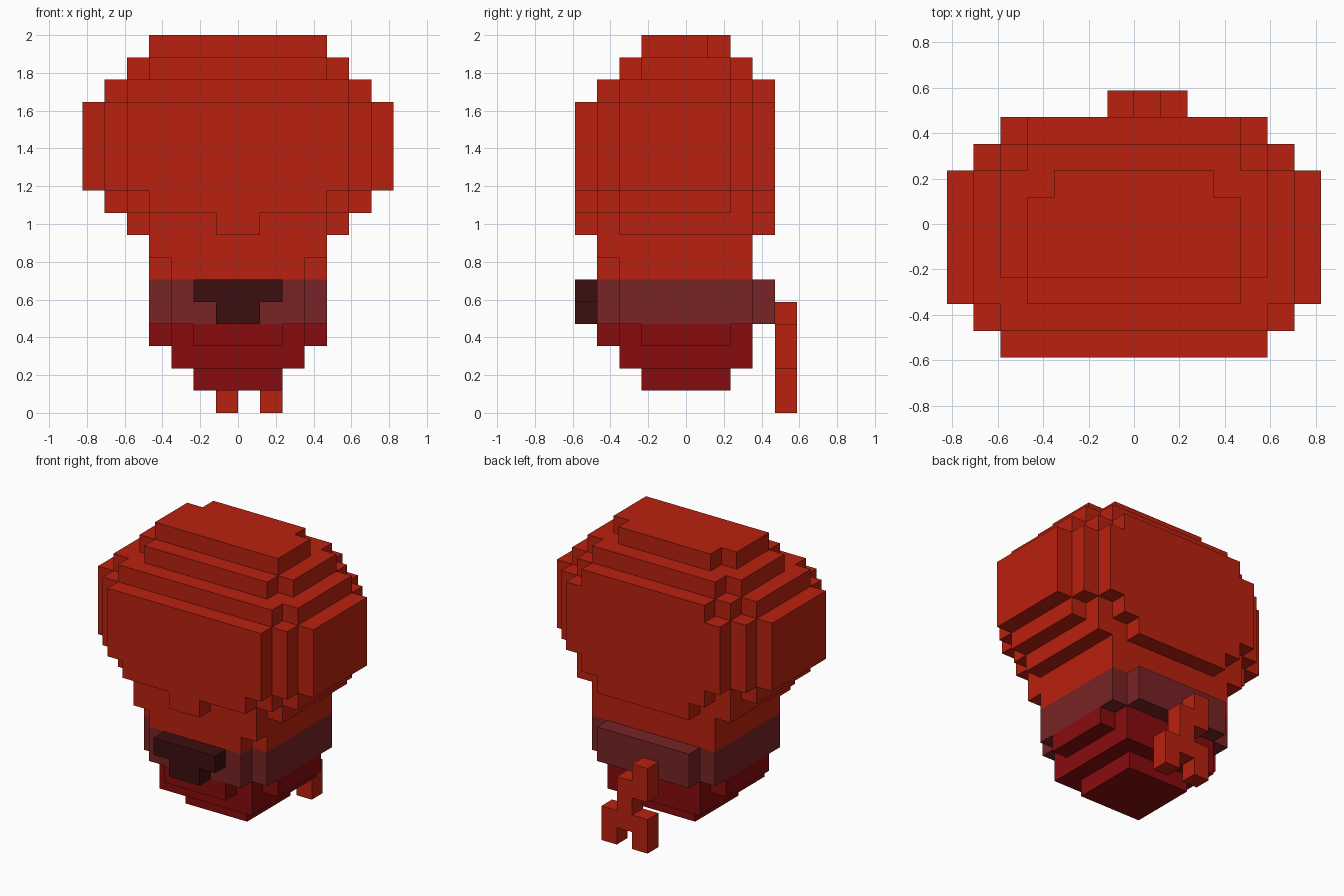
import bpy, bmesh
from mathutils import Vector

U = 2 / 17  # edge length of one block

cube = bpy.data.objects.get("Cube")
if cube:
    bpy.data.objects.remove(cube, do_unlink=True)


def make_material(name, rgb):
    mat = bpy.data.materials.new(name)
    mat.use_nodes = True
    mat.diffuse_color = (*rgb, 1)
    mat.node_tree.nodes["Principled BSDF"].inputs["Base Color"].default_value = (*rgb, 1)
    return mat


red = make_material("bright red", (0.491, 0.015, 0.0044))
plum = make_material("dull plum", (0.188, 0.017, 0.018))
maroon = make_material("dark maroon", (0.045, 0.0044, 0.0048))
crimson = make_material("deep crimson", (0.246, 0.0037, 0.0044))


def box(x0, x1, y0, y1, z0, z1):
    return {(x, y, z) for x in range(x0, x1) for y in range(y0, y1) for z in range(z0, z1)}


def layer(z0, z1, *slabs):
    """Stack of mirrored slabs, each given as half width, front and back."""
    cells = set()
    for half, front, back in slabs:
        cells |= box(-half, half, front, back, z0, z1)
    return cells


# Big rounded head, top to bottom
head = (layer(16, 17, (4, -2, 1), (3, -2, 2))
        | layer(15, 16, (4, -3, 3), (5, -2, 2))
        | layer(14, 15, (4, -4, 4), (5, -4, 3), (6, -3, 2))
        | layer(10, 14, (5, -5, 4), (6, -4, 3), (7, -3, 2))
        | layer(9, 10, (4, -5, 4), (5, -4, 3), (6, -3, 2))
        | layer(8, 9, (1, -5, 4), (3, -4, 4), (4, -4, 3), (5, -3, 3)))

# Neck under the head
neck = layer(7, 8, (4, -4, 3)) | layer(6, 7, (3, -4, 3), (4, -3, 3))

# Belt with a raised back, and its front clasp
belt = layer(4, 6, (3, -4, 4), (4, -3, 3))
clasp = layer(5, 6, (2, -5, -4)) | layer(4, 5, (1, -5, -4))

# Tapered lower body
lower_body = (layer(3, 4, (2, -4, 3), (3, -3, 3), (4, -2, 2))
              | layer(2, 3, (3, -3, 3))
              | layer(1, 2, (2, -2, 2)))

# Forked tail hanging at the back
tail = (box(-1, 0, 4, 5, 3, 5) | box(0, 1, 4, 5, 2, 4) | box(-1, 2, 4, 5, 1, 2)
        | box(-1, 0, 4, 5, 0, 1) | box(1, 2, 4, 5, 0, 1))

parts = [("head", head, red), ("neck", neck, red), ("belt", belt, plum),
         ("clasp", clasp, maroon), ("lower_body", lower_body, crimson), ("tail", tail, red)]
solid = set().union(*(cells for _, cells, _ in parts))


def build(name, cells, mat):
    """Skin the exposed sides of the blocks and merge flat areas."""
    bm = bmesh.new()
    for cell in sorted(cells):
        centre = Vector(cell) + Vector((0.5, 0.5, 0.5))
        for axis in range(3):
            for sign in (-1, 1):
                step = Vector((0, 0, 0))
                step[axis] = sign
                if tuple(int(c + s) for c, s in zip(cell, step)) in solid:
                    continue
                a = Vector((0, 0, 0))
                a[(axis + 1) % 3] = 0.5
                b = step.cross(a)
                mid = centre + step / 2
                corners = (mid - a - b, mid + a - b, mid + a + b, mid - a + b)
                bm.faces.new([bm.verts.new(c * U) for c in corners])
    bmesh.ops.remove_doubles(bm, verts=bm.verts, dist=U / 100)
    bmesh.ops.dissolve_limit(bm, angle_limit=0.01, verts=bm.verts, edges=bm.edges)
    mesh = bpy.data.meshes.new(name)
    bm.to_mesh(mesh)
    bm.free()
    mesh.materials.append(mat)
    bpy.context.collection.objects.link(bpy.data.objects.new(name, mesh))


for part in parts:
    build(*part)
